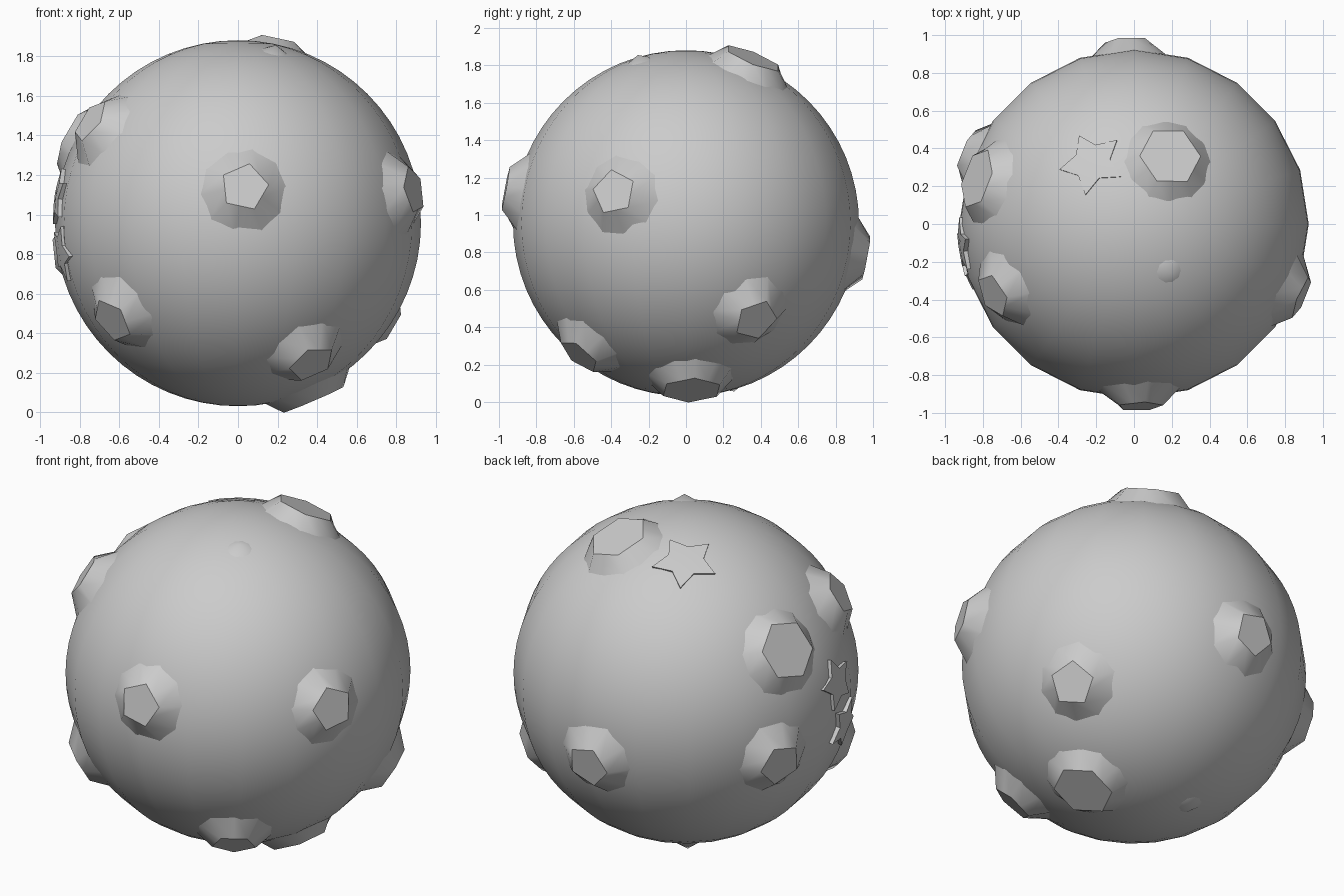
import bpy, bmesh, math
from mathutils import Vector, Matrix

if "Cube" in bpy.data.objects:
    bpy.data.objects.remove(bpy.data.objects["Cube"])

C = Vector((0, 0, 0.956))
R = 0.925


def make(name, verts, faces, smooth=True):
    me = bpy.data.meshes.new(name)
    me.from_pydata([C + v for v in verts], [], faces)
    bm = bmesh.new()
    bm.from_mesh(me)
    bmesh.ops.recalc_face_normals(bm, faces=bm.faces)
    bm.to_mesh(me)
    bm.free()
    ob = bpy.data.objects.new(name, me)
    bpy.context.collection.objects.link(ob)
    if smooth:
        bpy.context.view_layer.objects.active = ob
        bpy.ops.object.select_all(action='DESELECT')
        ob.select_set(True)
        bpy.ops.object.shade_smooth_by_angle(angle=math.radians(38))
    return ob


def frame(d, toward):
    d = d.normalized()
    x = (toward - d * toward.dot(d)).normalized()
    return d, x, d.cross(x)


def stud(name, d, toward, sides, top_r, base_r, top_h, base_h, turn=0.0):
    """Flat polygon plate on a flared skirt that sinks into the ball."""
    d, x, y = frame(d, toward)
    n = sides * 2
    verts = []
    for r, h, is_top in ((top_r, top_h, True), (base_r, base_h, False)):
        for i in range(n):
            a = turn + math.pi * i / sides
            rr = r * math.cos(math.pi / sides) if is_top and i % 2 else r
            verts.append(d * h + (x * math.cos(a) + y * math.sin(a)) * rr)
    faces = [tuple(range(n)), tuple(range(2 * n - 1, n - 1, -1))]
    faces += [(i, n + i, n + (i + 1) % n, (i + 1) % n) for i in range(n)]
    make(name, verts, faces)


def flake(name, d, toward, r1, r2, h, turn):
    """Thin star-shaped flake following the ball."""
    d, x, y = frame(d, toward)
    verts = [d * h]
    for i in range(10):
        a = turn + math.pi * i / 5
        r = r2 if i % 2 else r1
        p = d * math.sqrt(h * h - r * r) + (x * math.cos(a) + y * math.sin(a)) * r
        verts.append(p)
    verts += [v * 0.97 for v in verts]
    faces = []
    for i in range(10):
        a, b = 1 + i, 1 + (i + 1) % 10
        faces += [(0, a, b), (11, 11 + b, 11 + a), (a, 11 + a, 11 + b, b)]
    make(name, verts, faces)


# Main ball
bpy.ops.mesh.primitive_uv_sphere_add(segments=20, ring_count=32, radius=R, location=C)
ball = bpy.context.object
ball.name = "ball"
bpy.ops.object.shade_smooth()

# Tilted icosahedral layout: one pole and a ring of five, plus their opposites
pole = Vector((0.2, -0.27, 0.94)).normalized()
first = Vector((0.03, -0.98, 0.17))
u = (first - pole * first.dot(pole)).normalized()
s5 = math.sqrt(5)
ring = [pole / s5 + (Matrix.Rotation(math.radians(72 * k), 3, pole) @ u) * 2 / s5
        for k in range(5)]

# Pentagon studs
for k in range(5):
    for sign in (1, -1):
        if sign == 1 and k in (2, 3):
            continue
        stud(f"pentagon_stud_{k}_{'upper' if sign > 0 else 'lower'}", ring[k] * sign,
             pole * sign, 5, 0.123, 0.232, 0.983, 0.876)

# Small tips at both poles
for sign in (1, -1):
    d, x, y = frame(pole * sign, Vector((1, 0, 0)))
    pts = [d * 0.955] + [d * 0.905 + (x * math.cos(a) + y * math.sin(a)) * 0.095
                         for a in (math.tau * i / 10 for i in range(10))]
    make("top_tip" if sign > 0 else "bottom_tip", pts,
         [(0, 1 + i, 1 + (i + 1) % 10) for i in range(10)] + [tuple(range(10, 0, -1))])

# Larger hexagon studs at face centres
hexes = {
    "hexagon_stud_top": (pole + ring[2] + ring[3], pole),
    "hexagon_stud_left": (ring[4] + ring[3] - ring[1], ring[4]),
    "hexagon_stud_bottom": (-(pole + ring[3] + ring[4]), -pole),
}
for name, (d, toward) in hexes.items():
    stud(name, d, toward, 6, 0.165, 0.255, 0.972, 0.868, math.pi / 6)

# Thin star flakes
up = Vector((0, 0, 1))
flake("flake_top", Vector((-0.24, 0.35, 0.9)), Vector((-1, 0, 0)), 0.18, 0.10, 0.932, 0.1)
flake("flake_left_upper", Vector((-0.97, -0.12, 0.14)), up, 0.15, 0.08, 0.938, 0.2)
flake("flake_left_lower", Vector((-0.96, -0.22, -0.16)), up, 0.15, 0.08, 0.938, 0.8)
